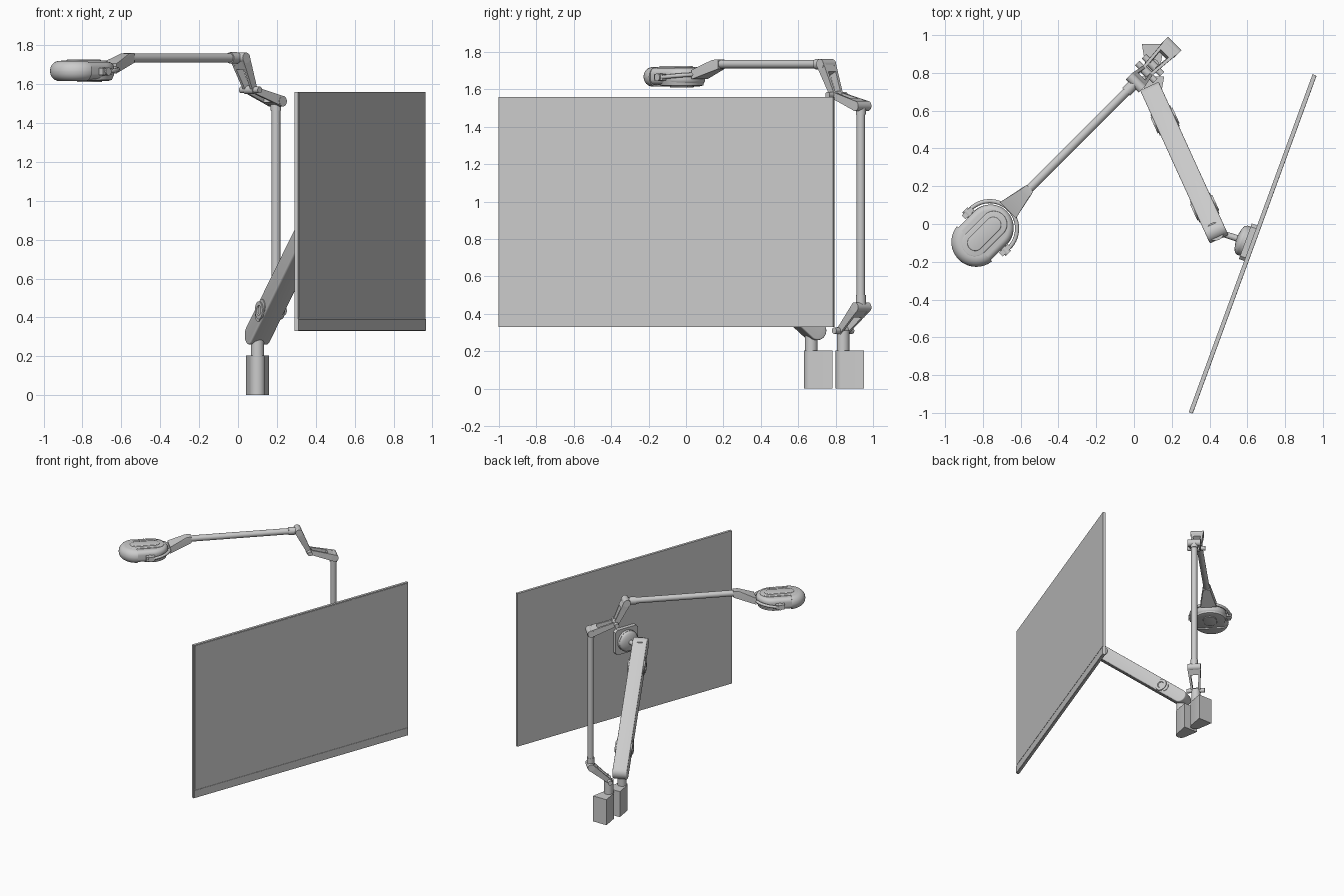
import bpy, bmesh, math
from mathutils import Vector, Matrix

if "Cube" in bpy.data.objects:
    bpy.data.objects.remove(bpy.data.objects["Cube"])

V = Vector


def finish(name, bm, smooth=True):
    bmesh.ops.remove_doubles(bm, verts=bm.verts, dist=1e-5)
    bmesh.ops.recalc_face_normals(bm, faces=bm.faces)
    me = bpy.data.meshes.new(name)
    bm.to_mesh(me)
    bm.free()
    ob = bpy.data.objects.new(name, me)
    bpy.context.collection.objects.link(ob)
    if smooth:
        bpy.ops.object.select_all(action='DESELECT')
        ob.select_set(True)
        bpy.context.view_layer.objects.active = ob
        bpy.ops.object.shade_smooth_by_angle(angle=math.radians(32))
    return ob


def frame(o, x, y, z):
    m = Matrix((x, y, z)).transposed().to_4x4()
    m.translation = o
    return m


def loft(name, m, x0, x1, rings, n=20, cut=None):
    """Stack of stadium rings (radius, height) between centres x0 and x1."""
    bm = bmesh.new()
    loops = []
    for r, z in rings:
        pts = [(x1 + r * math.cos(a), r * math.sin(a), z)
               for a in [math.pi * (i / n - .5) for i in range(n + 1)]]
        pts += [(x0 - r * math.cos(a), -r * math.sin(a), z)
                for a in [math.pi * (i / n - .5) for i in range(n + 1)]]
        loops.append([bm.verts.new(p) for p in pts])
    k = len(loops[0])
    for a, b in zip(loops, loops[1:]):
        for i in range(k):
            bm.faces.new((a[i], a[(i + 1) % k], b[(i + 1) % k], b[i]))
    bm.faces.new(loops[0][::-1])
    bm.faces.new(loops[-1])
    if cut is not None:
        bmesh.ops.remove_doubles(bm, verts=bm.verts, dist=1e-5)
        res = bmesh.ops.bisect_plane(bm, geom=bm.verts[:] + bm.edges[:] + bm.faces[:],
                                     plane_co=(cut, 0, 0), plane_no=(1, 0, 0), clear_outer=True)
        bmesh.ops.edgeloop_fill(bm, edges=[e for e in res['geom_cut']
                                           if isinstance(e, bmesh.types.BMEdge)])
    bmesh.ops.transform(bm, matrix=m, verts=bm.verts)
    return finish(name, bm)


def rounded(r, z0, z1, b, k=6):
    """Ring list for a puck with rounded rims of size b."""
    q = [math.pi / 2 * i / k for i in range(k + 1)]
    return ([(r - b + b * math.sin(a), z0 + b - b * math.cos(a)) for a in q] +
            [(r - b + b * math.cos(a), z1 - b + b * math.sin(a)) for a in q])


def rod(name, p0, p1, r0, r1=None):
    p0, p1 = V(p0), V(p1)
    d = p1 - p0
    m = d.to_track_quat('Z', 'Y').to_matrix().to_4x4()
    m.translation = p0
    return loft(name, m, 0, 0, [(r0, 0), (r0 if r1 is None else r1, d.length)], 12)


def hull(name, pts, m=Matrix()):
    bm = bmesh.new()
    for p in pts:
        bm.verts.new(m @ V(p))
    bmesh.ops.convex_hull(bm, input=bm.verts)
    return finish(name, bm)


def box(name, m, sx, sy, sz):
    return hull(name, [(x * sx / 2, y * sy / 2, z * sz / 2)
                       for x in (-1, 1) for y in (-1, 1) for z in (-1, 1)], m)


# Display panel: local x along its width, y up, z out of the screen
d = V((.344, .939, 0)).normalized()
nrm = V((d.y, -d.x, 0))
up = V((0, 0, 1))
centre = V((.627, -.105, .945))
S = frame(centre, d, up, nrm)
box("display_panel", S, 1.906, 1.23, .02)
box("display_bezel", S @ Matrix.Translation((0, -.583, .011)), 1.9, .06, .004)
box("display_glass", S @ Matrix.Translation((0, .031, .0105)), 1.89, 1.155, .003)

# Mounting plate and swivel dome behind the panel
B = frame(centre, d, up, nrm)
loft("mount_plate", B @ Matrix.Rotation(0, 4, 'Z'), 0, 0, [(.001, -.05), (.001, -.01)])
bpy.data.objects.remove(bpy.data.objects["mount_plate"])
c = .018
plate = [(sx * a, sy * b, z) for sx in (-1, 1) for sy in (-1, 1)
         for a, b in ((.1, .1 - c), (.1 - c, .1)) for z in (-.04, -.008)]
hull("mount_plate", plate, B)
loft("mount_dome", B, 0, 0, [(.082, -.035), (.082, -.06)] +
     [(.08 * math.cos(a), -.06 - .028 * math.sin(a)) for a in (0, .3, .6, .9, 1.2, 1.45)])

# Display arm: rounded beam on a sloping spine
p0, p1 = V((.102, .685, .31)), V((.43, -.035, .975))
ax = (p1 - p0).normalized()
wide = ax.cross(up).normalized()
A = frame(p0, ax, wide.cross(ax), wide)
L = (p1 - p0).length
loft("display_arm", A, 0, L, rounded(.05, -.054, .054, .008, 3))
for f in (.19, .83):
    for s in (-1, 1):
        M = A @ Matrix.Translation((L * f, 0, 0))
        loft("arm_pivot_cover", M, -.03, .03, [(.038, s * .05), (.038, s * .058)])
        loft("arm_pivot_disc", M, 0, 0, [(.046, s * .05), (.046, s * .064), (.026, s * .064),
                                         (.022, s * .058)])
rod("arm_head", (.43, -.04, .91), (.43, -.04, 1.01), .048)
rod("arm_head_link", (.45, -.045, .945), centre - nrm * .07, .017)

# Wedge-shaped bases with posts: rounded nose forward, wide flat back
for name, y in (("display", .67), ("lamp", .84)):
    nose = [(.1 + .04 * math.cos(a), y + .04 * math.sin(a))
            for a in [math.pi * (1 + i / 10) for i in range(11)]]
    back = [(.16, y + .112), (.042, y + .112)]
    hull(name + "_base", [(px, py, z) for px, py in nose + back for z in (0, .205)])
    rod(name + "_post", (.1, y, .2), (.1, y, .31 if name == "lamp" else .3), .034)

# Lamp frame: x along the lamp's vertical plane, y sideways, origin at its post
h = math.sqrt(.5)
F = frame((.1, .84, 0), V((h, h, 0)), V((-h, h, 0)), up)


def lrod(name, a, b, r0, r1=None):
    return rod(name, F @ V(a), F @ V(b), r0, r1)


def link(name, a, wa, b, wb, r=.027):
    """Open fork: two side rails, a solid block at b, a pin at each end."""
    a, b = V((a[0], 0, a[1])), V((b[0], 0, b[1]))
    u = (b - a).normalized()
    v = V((-u.z, 0, u.x))
    y = V((0, 1, 0))
    for s in (-1, 1):
        hull(name + "_rail", [p + v * q + y * s * t
                              for p, w, hh in ((a, wa, .017), (b, wb, .026))
                              for q in (-hh, hh) for t in (w, w - .016)], F)
    m = b.lerp(a, .3)
    wm = wb + (wa - wb) * .3
    hull(name + "_block", [p + v * q + y * t for p, w in ((m, wm), (b, wb))
                           for q in (-.024, .024) for t in (-w, w)], F)
    lrod(name + "_knuckle", b - y * wb, b + y * wb, r)
    lrod(name + "_hub", a - y * wa, a + y * wa, .022)
    lrod(name + "_pin", a - y * .068, a + y * .068, .017)


elbow = (-.05, 1.57)
link("lower_link", (0, .31), .034, (.137, .435), .05)
link("upper_link", elbow, .034, (.137, 1.512), .05)
link("riser_link", elbow, .034, (-.128, 1.735), .048)

# Upright and horizontal tubes with end collars
lrod("lamp_upright", (.134, 0, .43), (.134, 0, 1.51), .023)
lrod("upright_collar_low", (.134, 0, .44), (.134, 0, .5), .027)
lrod("upright_collar_high", (.134, 0, 1.465), (.134, 0, 1.51), .027)
lrod("lamp_boom", (-.13, 0, 1.735), (-.96, 0, 1.735), .023)
lrod("boom_collar", (-.15, 0, 1.735), (-.2, 0, 1.735), .029)

# Neck flaring down to the yoke
hull("lamp_neck", [(s, t * w, z) for s, w, zs in ((-.92, .025, (1.71, 1.76)),
                                                   (-.96, .03, (1.705, 1.758)),
                                                   (-1.085, .06, (1.655, 1.705)))
                   for t in (-1, 1) for z in zs], F)

# Yoke: half ring round the lamp head, ending in pivot blocks
cu = bpy.data.curves.new("lamp_yoke", 'CURVE')
cu.dimensions = '3D'
cu.bevel_depth = .011
cu.use_fill_caps = True
sp = cu.splines.new('POLY')
sp.points.add(28)
for i, p in enumerate(sp.points):
    a = math.pi * (i / 28 - .5)
    q = F @ V((-1.222 + .145 * math.cos(a), .145 * math.sin(a), 1.665 + .015 * math.cos(a)))
    p.co = (*q, 1)
bpy.context.collection.objects.link(bpy.data.objects.new("lamp_yoke", cu))
for s in (-1, 1):
    box("yoke_block", F @ Matrix.Translation((-1.245, s * .14, 1.665)), .065, .028, .036)
    lrod("yoke_pivot", (-1.245, s * .1, 1.665), (-1.245, s * .163, 1.665), .02)

# Lamp head: domed hood at the far end, body, top inlay and lens
loft("lamp_hood", F, -1.322, -1.2, rounded(.132, 1.615, 1.72, .05), 24, cut=-1.335)
loft("lamp_body", F, -1.325, -1.215, rounded(.122, 1.625, 1.714, .03), 24)
loft("lamp_inlay_rim", F, -1.335, -1.19, rounded(.07, 1.69, 1.721, .006, 3))
loft("lamp_inlay", F, -1.33, -1.195, rounded(.042, 1.69, 1.726, .006, 3))
loft("lamp_shade", F, -1.22, -1.22, [(.095, 1.616), (.115, 1.622), (.125, 1.66)], 24)
loft("lamp_lens", F, -1.24, -1.2, rounded(.05, 1.61, 1.63, .004, 2))
